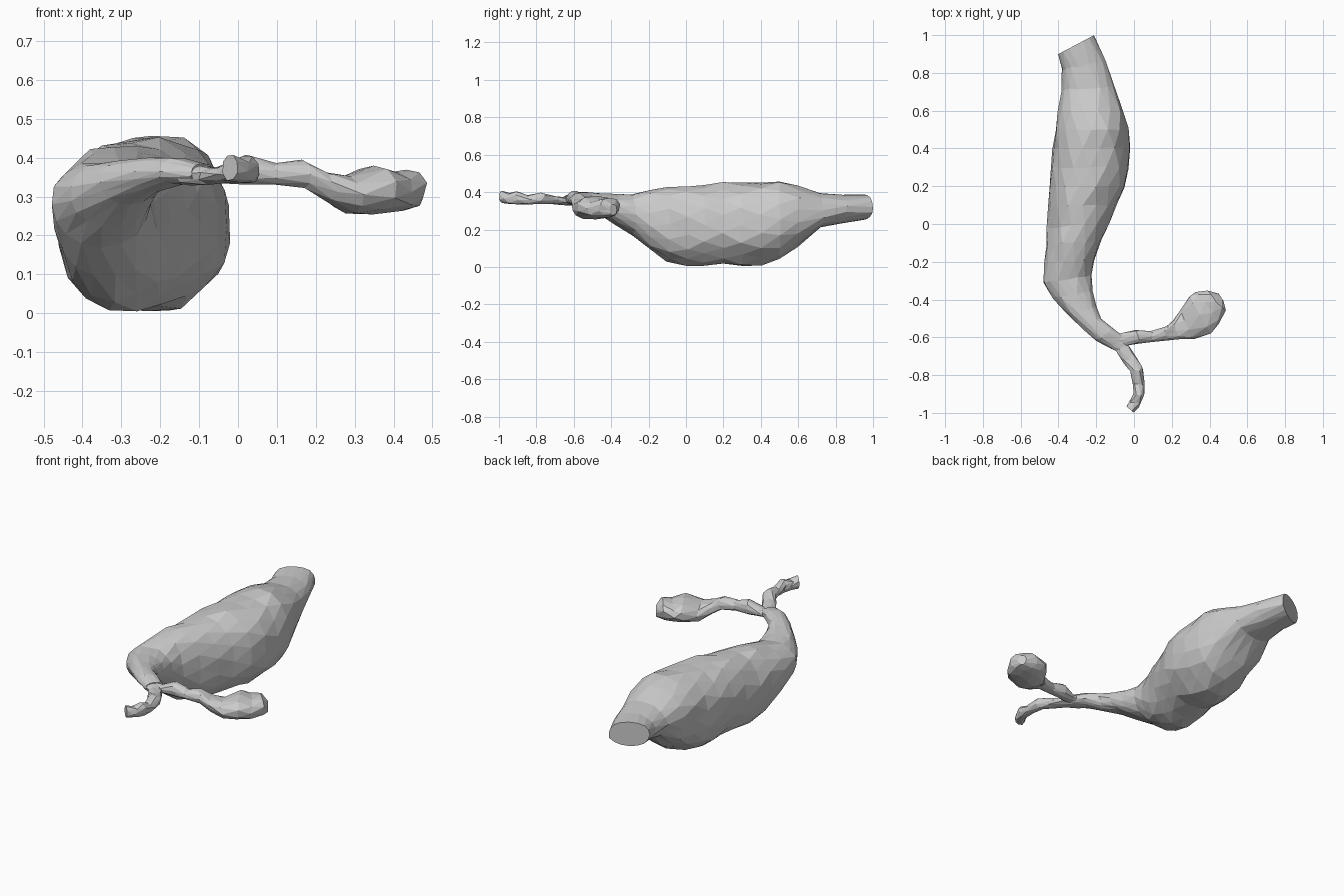
import bpy, bmesh, math, random
from mathutils import Vector

random.seed(4)


def loft(name, rings, sides, jitter, power=0.93):
    """Skin closed rings; each ring is (left x, left y, right x, right y, z low, z high)."""
    bm = bmesh.new()
    loops = []
    for k, (ax, ay, bx, by, lo, hi) in enumerate(rings):
        mid = Vector(((ax + bx) / 2, (ay + by) / 2, (lo + hi) / 2))
        half = Vector(((bx - ax) / 2, (by - ay) / 2, 0))
        along = Vector((-half.y, half.x, 0)).normalized()
        ring = []
        for i in range(sides):
            a = 2 * math.pi * (i + 0.5 * (k % 2)) / sides
            c, s = math.cos(a), math.sin(a)
            c = math.copysign(abs(c) ** power, c)
            s = math.copysign(abs(s) ** power, s)
            p = mid + half * c + Vector((0, 0, (hi - lo) / 2 * s))
            p += (p - mid) * random.uniform(-jitter, jitter)
            if 0 < k < len(rings) - 1:
                p += along * random.uniform(-0.2, 0.2) * jitter
            ring.append(bm.verts.new(p))
        loops.append(ring)
    # staggered triangles between neighbouring rings
    for k in range(len(loops) - 1):
        a, b = loops[k], loops[k + 1]
        for i in range(sides):
            j = (i + 1) % sides
            if k % 2 == 0:
                bm.faces.new((a[i], a[j], b[i]))
                bm.faces.new((a[j], b[j], b[i]))
            else:
                bm.faces.new((a[i], b[j], b[i]))
                bm.faces.new((a[i], a[j], b[j]))
    bm.faces.new(loops[0])
    bm.faces.new(loops[-1])
    bmesh.ops.recalc_face_normals(bm, faces=bm.faces)
    mesh = bpy.data.meshes.new(name)
    bm.to_mesh(mesh)
    bm.free()
    obj = bpy.data.objects.new(name, mesh)
    bpy.context.collection.objects.link(obj)
    return obj


# swollen sac, with a cut neck at the back and a taper into the duct
loft("main_sac", [
    (-0.40, 0.90, -0.21, 1.00, 0.25, 0.39),
    (-0.38, 0.82, -0.15, 0.86, 0.235, 0.385),
    (-0.38, 0.71, -0.10, 0.73, 0.21, 0.395),
    (-0.41, 0.60, -0.05, 0.60, 0.11, 0.435),
    (-0.42, 0.50, -0.025, 0.50, 0.05, 0.46),
    (-0.43, 0.40, -0.02, 0.40, 0.01, 0.45),
    (-0.44, 0.30, -0.025, 0.30, 0.0, 0.445),
    (-0.445, 0.20, -0.05, 0.20, 0.01, 0.45),
    (-0.455, 0.09, -0.09, 0.10, 0.01, 0.44),
    (-0.46, -0.02, -0.13, 0.01, 0.005, 0.435),
    (-0.465, -0.11, -0.17, -0.09, 0.03, 0.43),
    (-0.475, -0.21, -0.21, -0.19, 0.09, 0.415),
    (-0.48, -0.31, -0.225, -0.27, 0.17, 0.39),
    (-0.43, -0.39, -0.22, -0.36, 0.225, 0.39),
    (-0.355, -0.47, -0.20, -0.44, 0.28, 0.395),
    (-0.265, -0.56, -0.175, -0.50, 0.31, 0.40),
    (-0.20, -0.62, -0.11, -0.55, 0.33, 0.40),
    (-0.12, -0.66, -0.06, -0.59, 0.33, 0.385),
], 16, 0.035)

# thin lower duct curling towards the front
loft("lower_duct", [
    (-0.16, -0.64, -0.09, -0.57, 0.33, 0.385),
    (-0.10, -0.67, -0.04, -0.62, 0.33, 0.375),
    (-0.06, -0.73, 0.005, -0.69, 0.335, 0.38),
    (-0.02, -0.78, 0.045, -0.76, 0.335, 0.40),
    (-0.005, -0.84, 0.055, -0.84, 0.335, 0.385),
    (0.0, -0.89, 0.055, -0.91, 0.335, 0.405),
    (-0.02, -0.93, 0.03, -0.96, 0.335, 0.395),
    (-0.04, -0.965, 0.0, -1.0, 0.34, 0.41),
], 8, 0.08)

# side duct ending in a small flattened bladder
loft("side_duct_and_bladder", [
    (-0.13, -0.58, -0.12, -0.65, 0.335, 0.385),
    (-0.06, -0.575, -0.05, -0.645, 0.335, 0.375),
    (0.01, -0.56, 0.02, -0.635, 0.33, 0.41),
    (0.09, -0.565, 0.10, -0.625, 0.33, 0.385),
    (0.17, -0.54, 0.18, -0.615, 0.32, 0.395),
    (0.21, -0.51, 0.25, -0.61, 0.285, 0.365),
    (0.245, -0.455, 0.32, -0.61, 0.255, 0.355),
    (0.29, -0.38, 0.40, -0.585, 0.255, 0.38),
    (0.33, -0.36, 0.45, -0.53, 0.26, 0.365),
    (0.385, -0.355, 0.48, -0.465, 0.265, 0.37),
    (0.45, -0.37, 0.475, -0.41, 0.275, 0.335),
], 10, 0.05)
